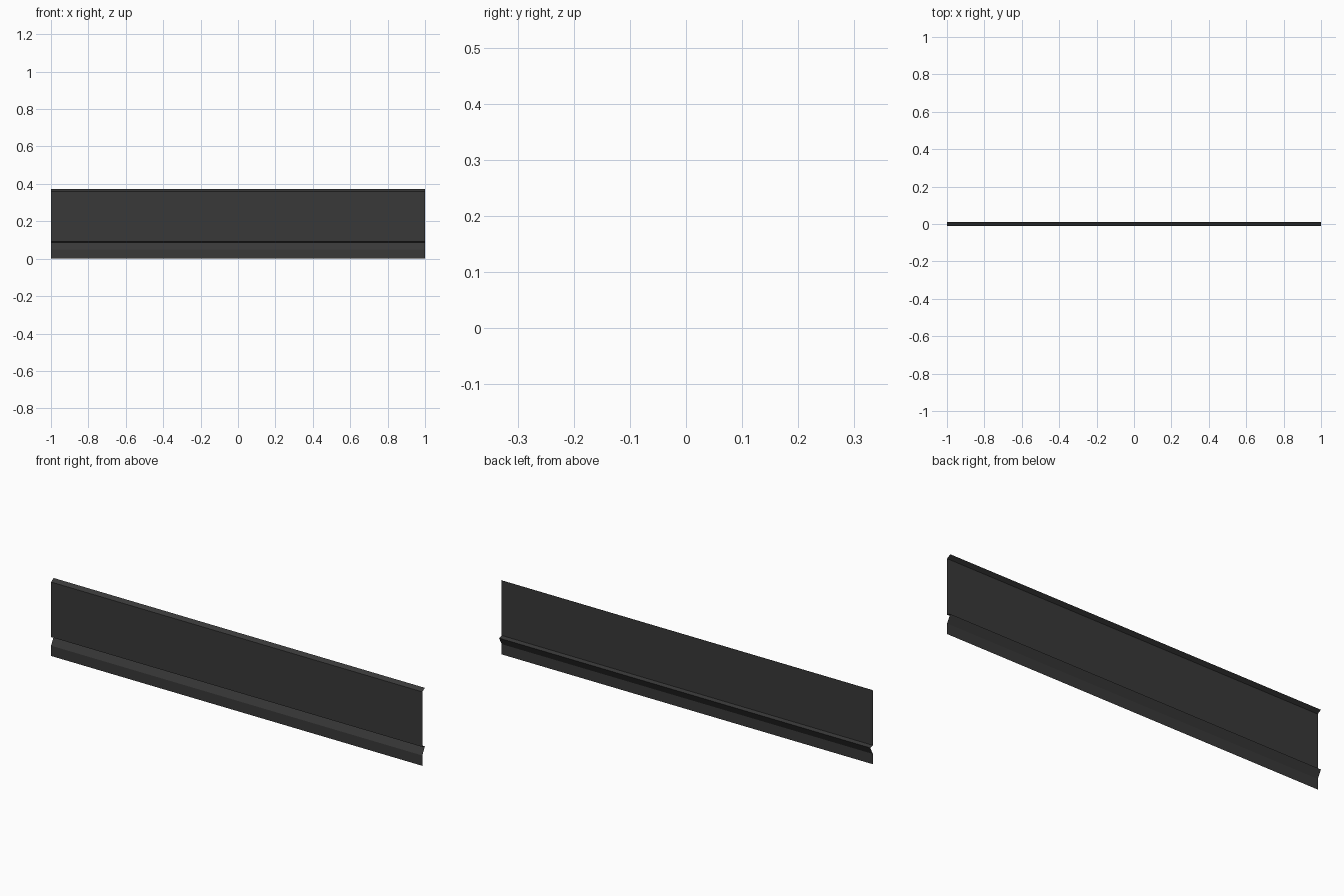
import bpy

if "Cube" in bpy.data.objects:
    bpy.data.objects.remove(bpy.data.objects["Cube"])

# Charcoal sheet material
mat = bpy.data.materials.new("charcoal")
mat.diffuse_color = (0.04, 0.04, 0.04, 1)
mat.use_nodes = True
mat.node_tree.nodes["Principled BSDF"].inputs["Base Color"].default_value = mat.diffuse_color

# Cross-section (y, z): bottom skirt, leaning lap, return step, flat face, top lip
F, B = -0.01, 0.01
profile = [(F, 0.0), (F, 0.05), (B, 0.087), (F, 0.092), (F, 0.36), (B, 0.372)]

# Sweep the open profile along x as a single thin sheet
n = len(profile)
verts = [(x, y, z) for x in (-1, 1) for y, z in profile]
faces = [(i, i + n, i + n + 1, i + 1) for i in range(n - 1)]
mesh = bpy.data.meshes.new("siding_panel")
mesh.from_pydata(verts, [], faces)
mesh.materials.append(mat)
panel = bpy.data.objects.new("siding_panel", mesh)
bpy.context.collection.objects.link(panel)
